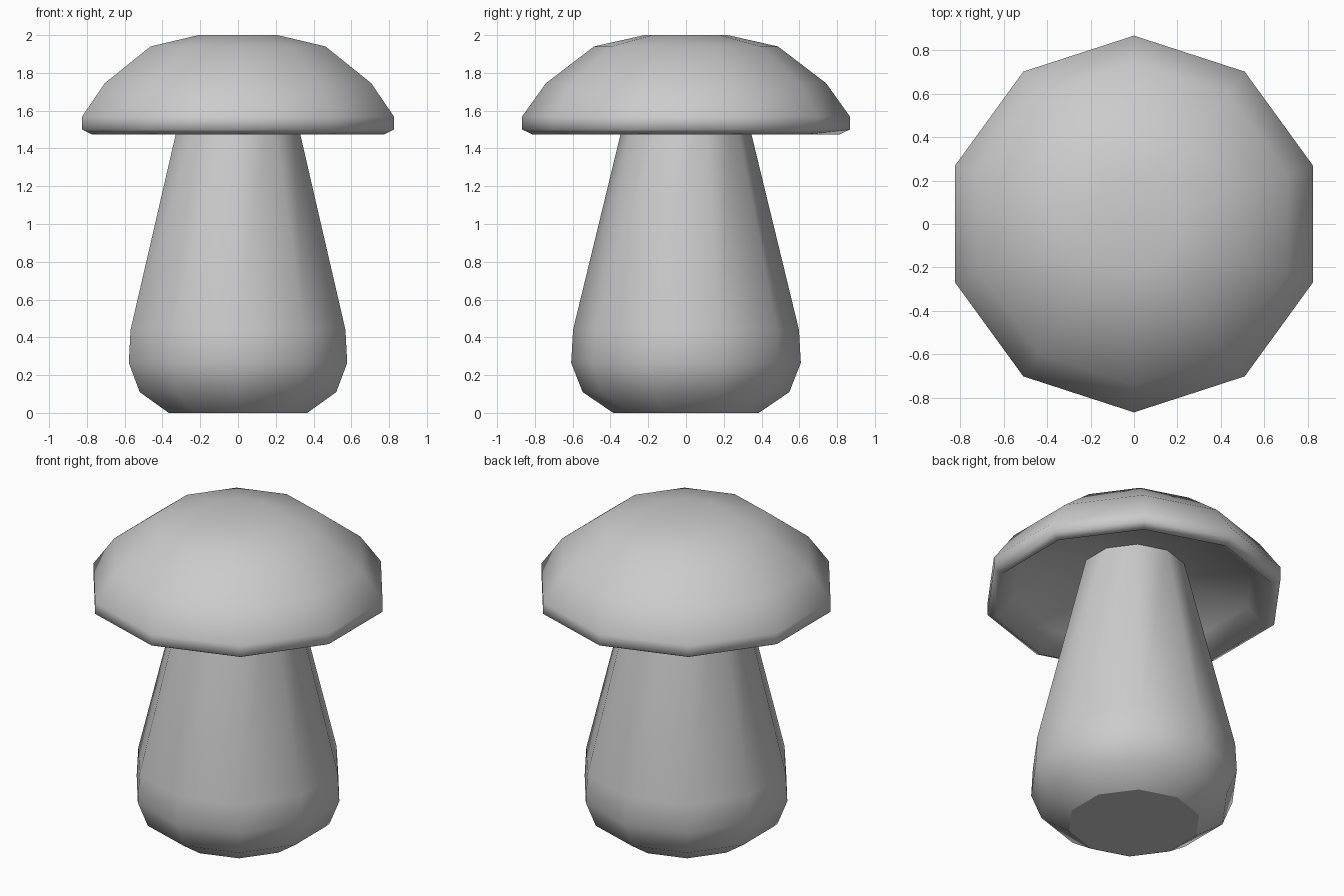
import bpy, bmesh, math

if "Cube" in bpy.data.objects:
    bpy.data.objects.remove(bpy.data.objects["Cube"])

SIDES = 10


def lathe(name, profile, cap_top=True, cap_bottom=True, sharp=60):
    """Revolve (radius, z) points into a ten-sided solid with a corner on the y axis."""
    bm = bmesh.new()
    rings = []
    for r, z in profile:
        angles = [math.pi / 2 + 2 * math.pi * i / SIDES for i in range(SIDES)]
        rings.append([bm.verts.new((r * math.cos(a), r * math.sin(a), z)) for a in angles])
    for lower, upper in zip(rings, rings[1:]):
        for i in range(SIDES):
            j = (i + 1) % SIDES
            bm.faces.new((lower[i], lower[j], upper[j], upper[i]))
    if cap_bottom:
        bm.faces.new(rings[0][::-1])
    if cap_top:
        bm.faces.new(rings[-1])
    bmesh.ops.recalc_face_normals(bm, faces=bm.faces)
    mesh = bpy.data.meshes.new(name)
    bm.to_mesh(mesh)
    bm.free()
    obj = bpy.data.objects.new(name, mesh)
    bpy.context.collection.objects.link(obj)
    bpy.ops.object.select_all(action='DESELECT')
    obj.select_set(True)
    bpy.context.view_layer.objects.active = obj
    bpy.ops.object.shade_smooth_by_angle(angle=math.radians(sharp))
    return obj


# Stem: bulging foot tapering up into the cap
stem = lathe("stem", [(0.385, 0), (0.547, 0.11), (0.608, 0.265), (0.598, 0.44),
                      (0.298, 1.675)], cap_top=False, sharp=60)
# Crisp edge around the flat base
for edge in stem.data.edges:
    if all(stem.data.vertices[v].co.z < 0.001 for v in edge.vertices):
        edge.use_edge_sharp = True

# Cap: hollow underside, rounded rim and domed top
lathe("cap", [(0.298, 1.675), (0.70, 1.58), (0.815, 1.475), (0.867, 1.50),
              (0.867, 1.57), (0.742, 1.745), (0.487, 1.94), (0.22, 2.0)],
      cap_bottom=False, sharp=75)
